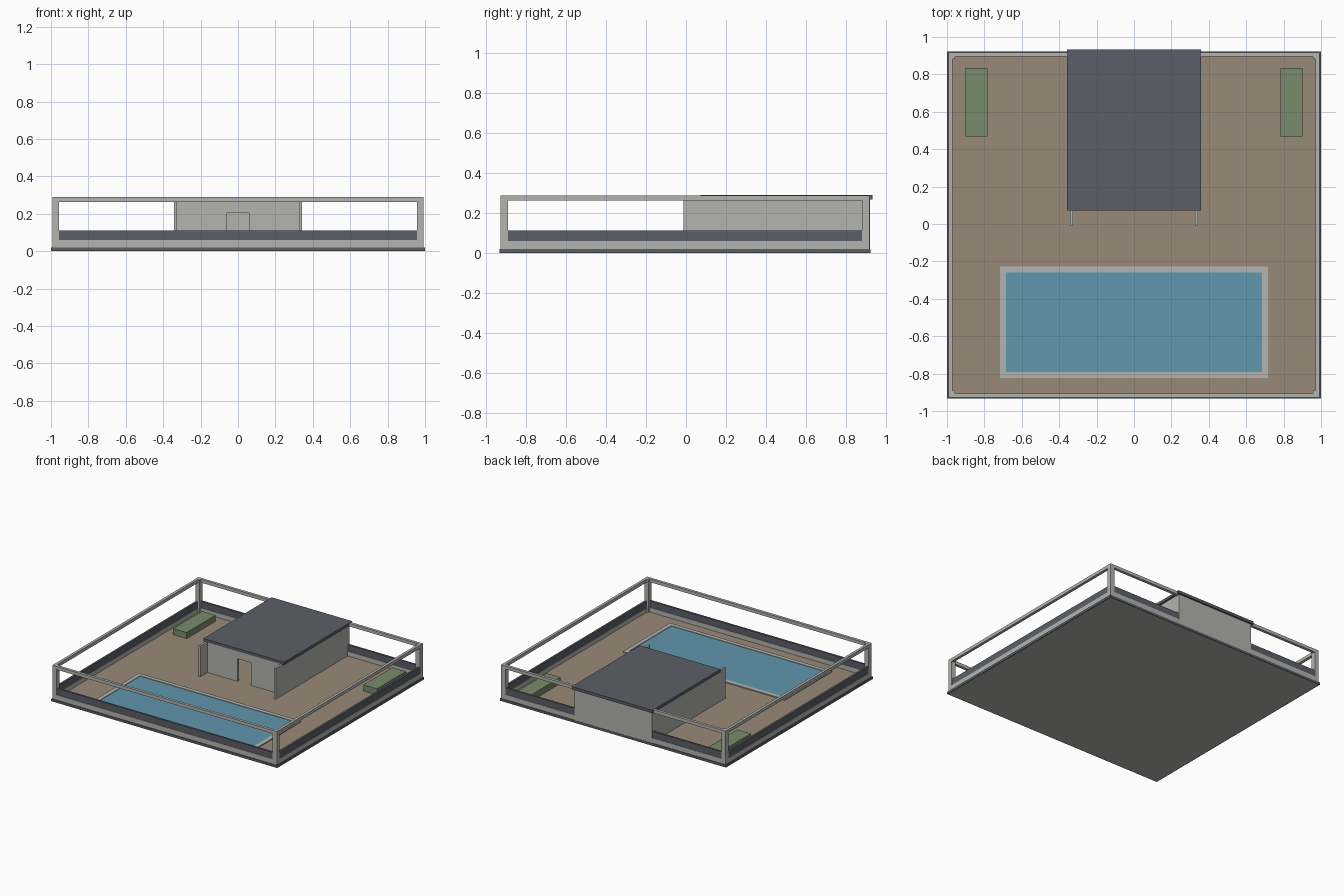
import bpy
import bmesh

if "Cube" in bpy.data.objects:
    bpy.data.objects.remove(bpy.data.objects["Cube"], do_unlink=True)

CY = -0.005            # centre of the plot in y
HX, HY = 0.993, 0.923  # half size of the fence


def material(name, hex_colour):
    def linear(c):
        return c / 12.92 if c <= 0.04045 else ((c + 0.055) / 1.055) ** 2.4
    rgb = [linear(int(hex_colour[i:i + 2], 16) / 255) for i in (0, 2, 4)]
    mat = bpy.data.materials.new(name)
    mat.use_nodes = True
    mat.diffuse_color = (*rgb, 1)
    mat.node_tree.nodes["Principled BSDF"].inputs["Base Color"].default_value = (*rgb, 1)
    return mat


concrete = material("light_concrete", "b4b5af")
slate = material("dark_slate", "5b5f68")
earth = material("brown_paving", "998a78")
water_blue = material("pool_blue", "6097ae")
leaf = material("hedge_green", "788c6c")


def finish(name, bm, mat):
    bmesh.ops.recalc_face_normals(bm, faces=bm.faces)
    mesh = bpy.data.meshes.new(name)
    bm.to_mesh(mesh)
    bm.free()
    mesh.materials.append(mat)
    obj = bpy.data.objects.new(name, mesh)
    bpy.context.collection.objects.link(obj)
    return obj


def box(name, x, y, z, mat):
    """Box from (low, high) ranges."""
    bm = bmesh.new()
    bmesh.ops.create_cube(bm, size=1)
    for v in bm.verts:
        v.co = [r[0] if c < 0 else r[1] for c, r in zip(v.co, (x, y, z))]
    return finish(name, bm, mat)


def ring(name, cy, hx, hy, width, z, mat):
    """Rectangular frame with mitred corners."""
    bm = bmesh.new()
    loops = []
    for sx, sy in ((-1, -1), (1, -1), (1, 1), (-1, 1)):
        section = [(0, z[0]), (width, z[0]), (width, z[1]), (0, z[1])]
        loops.append([bm.verts.new((sx * (hx - w), cy + sy * (hy - w), h))
                      for w, h in section])
    for i in range(4):
        a, b = loops[i], loops[(i + 1) % 4]
        for j in range(4):
            k = (j + 1) % 4
            bm.faces.new((a[j], b[j], b[k], a[k]))
    return finish(name, bm, mat)


def extrude_front(name, outline, y, mat):
    """Outline in x and z, extruded through a y range."""
    bm = bmesh.new()
    face = bm.faces.new([bm.verts.new((px, y[0], pz)) for px, pz in outline])
    new = bmesh.ops.extrude_face_region(bm, geom=[face])["geom"]
    moved = [g for g in new if isinstance(g, bmesh.types.BMVert)]
    bmesh.ops.translate(bm, verts=moved, vec=(0, y[1] - y[0], 0))
    return finish(name, bm, mat)


# Foundation and ground
box("foundation", (-HX, HX), (CY - HY, CY + HY), (0, 0.01), concrete)
box("base_slab", (-1, 1), (-0.933, 0.923), (0.001, 0.02), slate)
box("ground", (-0.98, 0.98), (-0.915, 0.905), (0.015, 0.024), earth)

# Perimeter fence: curb, solid panel, corner posts and top rail
ring("fence_curb", CY, HX, HY, 0.022, (0.02, 0.06), concrete)
ring("fence_panel", CY, HX - 0.003, HY - 0.003, 0.016, (0.06, 0.112), slate)
ring("fence_rail", CY, HX, HY, 0.022, (0.263, 0.289), concrete)
POST = 0.037
for sx, side in ((-1, "right"), (1, "left")):
    for sy, end in ((-1, "front"), (1, "back")):
        xs = sorted((sx * HX, sx * (HX - POST)))
        ys = sorted((CY + sy * HY, CY + sy * (HY - POST)))
        box(f"{end}_{side}_post", xs, ys, (0.02, 0.288), concrete)

# House: side walls reach forward past the roof, with a doorway in the front
FLOOR, CEILING = 0.02, 0.27
for sx, side in ((-1, "right"), (1, "left")):
    box(f"{side}_wall", sorted((sx * 0.325, sx * 0.343)), (-0.012, 0.921),
        (FLOOR, CEILING), concrete)
box("back_wall", (-0.326, 0.326), (0.893, 0.921), (FLOOR, CEILING), concrete)
half_door = [(0.325, CEILING), (0.325, FLOOR), (0.06, FLOOR), (0.06, 0.205)]
front_outline = half_door + [(-px, pz) for px, pz in reversed(half_door)]
extrude_front("front_wall", front_outline, (0.08, 0.098), concrete)
box("roof", (-0.357, 0.357), (0.073, 0.934), (0.268, 0.291), slate)

# Pool
POOL_Y = -0.525
ring("pool_rim", POOL_Y, 0.717, 0.298, 0.033, (0.02, 0.032), concrete)
box("pool_water", (-0.69, 0.69), (POOL_Y - 0.27, POOL_Y + 0.27), (0.02, 0.028), water_blue)

# Hedges
for sx, side in ((-1, "right"), (1, "left")):
    box(f"{side}_hedge", sorted((sx * 0.782, sx * 0.902)), (0.468, 0.833),
        (0.02, 0.073), leaf)
